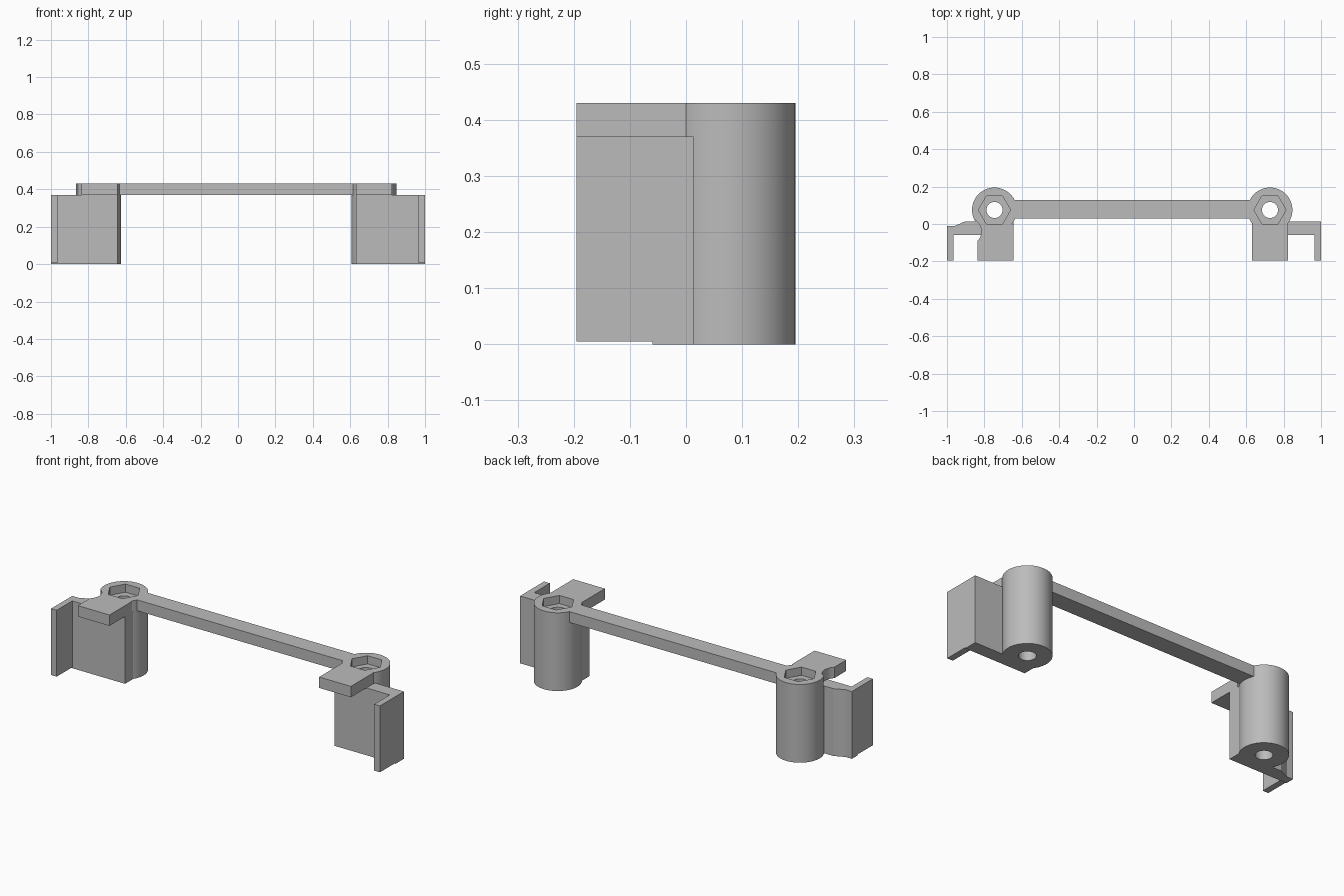
import bpy
import bmesh
from math import cos, sin, tau, radians

cube = bpy.data.objects.get("Cube")
if cube:
    bpy.data.objects.remove(cube, do_unlink=True)

grey = bpy.data.materials.new("plain grey")
grey.use_nodes = True
colour = (0.5, 0.5, 0.5, 1)
grey.diffuse_color = colour
grey.node_tree.nodes["Principled BSDF"].inputs["Base Color"].default_value = colour

TOP, SHELF, LIP = 0.43, 0.37, 0.005
POST_Y, POST_R = 0.075, 0.12


def prism(name, outline, z0, z1):
    """Extrude a counter-clockwise outline from z0 to z1."""
    bm = bmesh.new()
    face = bm.faces.new([bm.verts.new((x, y, z0)) for x, y in outline])
    up = bmesh.ops.extrude_face_region(bm, geom=[face])
    moved = [v for v in up["geom"] if isinstance(v, bmesh.types.BMVert)]
    bmesh.ops.translate(bm, verts=moved, vec=(0, 0, z1 - z0))
    bmesh.ops.recalc_face_normals(bm, faces=bm.faces)
    mesh = bpy.data.meshes.new(name)
    bm.to_mesh(mesh)
    bm.free()
    mesh.materials.append(grey)
    obj = bpy.data.objects.new(name, mesh)
    bpy.context.collection.objects.link(obj)
    return obj


def box(name, x0, x1, y0, y1, z0, z1):
    return prism(name, [(x0, y0), (x1, y0), (x1, y1), (x0, y1)], z0, z1)


def ring(x, y, r, sides):
    return [(x + r * cos(tau * i / sides), y + r * sin(tau * i / sides))
            for i in range(sides)]


def cut(obj, outline, z0, z1):
    """Subtract a prism and remove the cutter afterwards."""
    cutter = prism("cutter", outline, z0, z1)
    cutter.hide_render = True
    mod = obj.modifiers.new("cut", 'BOOLEAN')
    mod.operation, mod.solver, mod.object = 'DIFFERENCE', 'EXACT', cutter
    select(obj)
    bpy.ops.object.modifier_apply(modifier=mod.name)
    bpy.data.objects.remove(cutter, do_unlink=True)


def select(obj):
    bpy.ops.object.select_all(action='DESELECT')
    obj.select_set(True)
    bpy.context.view_layer.objects.active = obj


# Posts with a through hole and hexagonal nut pocket, and tabs above the shelf
posts, tabs = {}, {}
for side, x, tab_x in (("right", -0.746, (-0.838, -0.645)),
                       ("left", 0.727, (0.63, 0.823))):
    post = prism(side + "_post", ring(x, POST_Y, POST_R, 64), 0, TOP)
    cut(post, ring(x, POST_Y, 0.043, 40), -0.1, TOP + 0.1)
    cut(post, ring(x, POST_Y, 0.086, 6), TOP - 0.045, TOP + 0.1)
    posts[side] = post
    tabs[side] = box(side + "_tab", *tab_x, -0.195, 0.0, SHELF, TOP)

# Round clearance notch beside the right post
for part in (tabs["right"], posts["right"]):
    cut(part, ring(-0.888, -0.04, 0.072, 48), SHELF, TOP + 0.1)

# Connecting bar
box("connecting_bar", -0.645, 0.626, 0.03, 0.128, SHELF, TOP)

# Left bracket: straight plate with an end flange
box("left_plate", 0.63, 1.0, -0.06, 0.013, 0, SHELF)
box("left_flange", 0.965, 1.0, -0.195, -0.06, LIP, SHELF)

# Right bracket: plate with its back corner sloped away
prism("right_plate", [(-1, -0.06), (-0.645, -0.06), (-0.645, 0.013),
                      (-0.905, 0.013), (-0.962, -0.012), (-1, -0.012)], 0, SHELF)
box("right_flange", -1.0, -0.966, -0.195, -0.06, LIP, SHELF)

# Smooth the round surfaces and keep the edges crisp
for part in (*posts.values(), *tabs.values()):
    select(part)
    bpy.ops.object.shade_smooth_by_angle(angle=radians(30))
